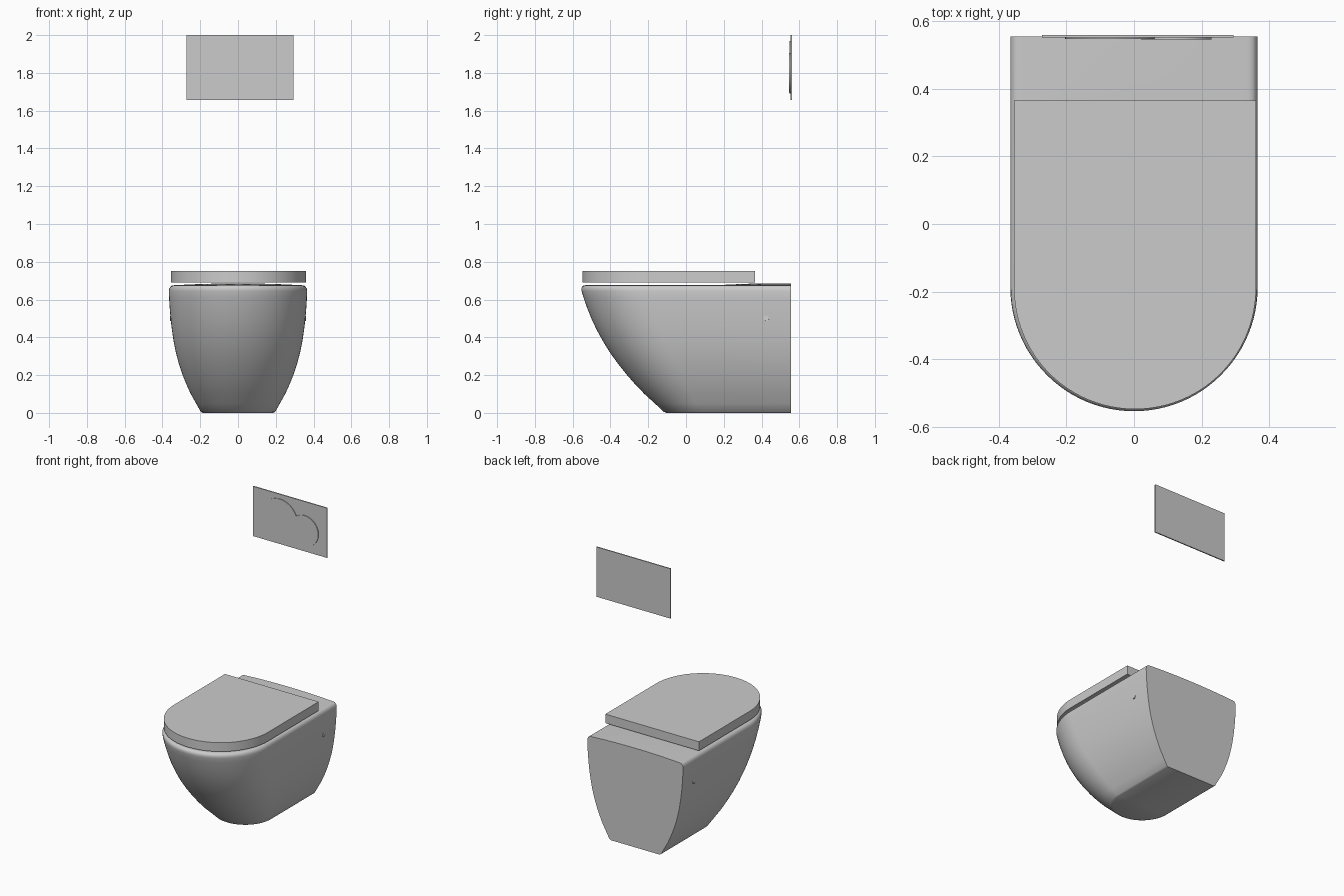
import bpy, bmesh, math
from mathutils import Matrix, Vector

if "Cube" in bpy.data.objects:
    bpy.data.objects.remove(bpy.data.objects["Cube"])

BACK = 0.555


def finish(name, bm, angle=35):
    bmesh.ops.recalc_face_normals(bm, faces=bm.faces)
    me = bpy.data.meshes.new(name)
    bm.to_mesh(me)
    bm.free()
    ob = bpy.data.objects.new(name, me)
    bpy.context.collection.objects.link(ob)
    bpy.ops.object.select_all(action='DESELECT')
    ob.select_set(True)
    bpy.context.view_layer.objects.active = ob
    bpy.ops.object.shade_smooth_by_angle(angle=math.radians(angle))
    return ob


def d_ring(bm, z, hw, front, back, n=48, cx=0.0):
    """D outline: straight back and sides, half-round front."""
    yc = front + hw
    pts = [(hw, back)]
    for i in range(n + 1):
        a = math.pi * i / n
        pts.append((hw * math.cos(a), yc - hw * math.sin(a)))
    pts.append((-hw, back))
    return [bm.verts.new((x + cx, y, z)) for x, y in pts]


def loft(bm, rings):
    for a, b in zip(rings, rings[1:]):
        k = len(a)
        for i in range(k):
            j = (i + 1) % k
            bm.faces.new((a[i], a[j], b[j], b[i]))
    bm.faces.new(rings[0])
    bm.faces.new(rings[-1])


# Bowl: outer skin (z, half width, front y), rounded rim, then inner basin
outer = [(0.0, 0.187, -0.105), (0.006, 0.197, -0.118), (0.05, 0.222, -0.165),
         (0.1, 0.250, -0.220), (0.15, 0.273, -0.268), (0.2, 0.293, -0.312),
         (0.26, 0.313, -0.360), (0.32, 0.329, -0.403), (0.38, 0.341, -0.440),
         (0.44, 0.350, -0.473), (0.5, 0.357, -0.501), (0.56, 0.362, -0.525),
         (0.61, 0.365, -0.542), (0.645, 0.366, -0.553), (0.658, 0.364, -0.554),
         (0.668, 0.358, -0.550), (0.674, 0.350, -0.543), (0.676, 0.338, -0.532)]
basin = [(0.676, 0.250, -0.440, 0.20), (0.665, 0.238, -0.428, 0.19),
         (0.55, 0.225, -0.405, 0.17), (0.40, 0.180, -0.320, 0.13),
         (0.28, 0.110, -0.180, 0.09), (0.22, 0.060, -0.080, 0.06)]
bm = bmesh.new()
rings = [d_ring(bm, z, w, f, BACK) for z, w, f in outer]
rings += [d_ring(bm, *r) for r in basin]
loft(bm, rings)
finish("bowl", bm)

# Slightly crowned deck behind the basin
bm = bmesh.new()
rows = []
for y, h in ((0.21, 0.003), (0.32, 0.008), (0.43, 0.010), (BACK, 0.010)):
    rows.append([bm.verts.new((0.34 * t / 8, y, 0.6755 + h * (1 - (t / 8) ** 2)))
                 for t in range(-8, 9)])
for a, b in zip(rows, rows[1:]):
    for i in range(16):
        bm.faces.new((a[i], a[i + 1], b[i + 1], b[i]))
bm.faces.new(rows[0])
bm.faces.new(rows[-1])
finish("rear_deck", bm)

# Closed lid
bm = bmesh.new()
loft(bm, [d_ring(bm, z, 0.358, -0.548, 0.365, cx=0.003) for z in (0.69, 0.752)])
finish("lid", bm)


def disc(name, centre, r, depth, axis, segs=48):
    bm = bmesh.new()
    rot = Vector((0, 0, 1)).rotation_difference(Vector(axis)).to_matrix().to_4x4()
    bmesh.ops.create_cone(bm, cap_ends=True, segments=segs, radius1=r, radius2=r,
                          depth=depth, matrix=Matrix.Translation(centre) @ rot)
    return finish(name, bm)


# Fixing caps on both sides
for s, side in ((1, "right"), (-1, "left")):
    disc("fixing_cap_" + side, (s * 0.355, 0.425, 0.5), 0.014, 0.01, (s, 0, 0.1), 20)

# Flush plate on the wall with two round buttons
bm = bmesh.new()
bmesh.ops.create_cube(bm, size=1, matrix=Matrix.Translation((0.011, 0.556, 1.828))
                      @ Matrix.Diagonal((0.566, 0.008, 0.344, 1)))
finish("flush_plate", bm)
disc("flush_button_large", (-0.066, 0.551, 1.83), 0.138, 0.007, (0, -1, 0))
disc("flush_button_small", (0.125, 0.550, 1.80), 0.105, 0.007, (0, -1, 0))
